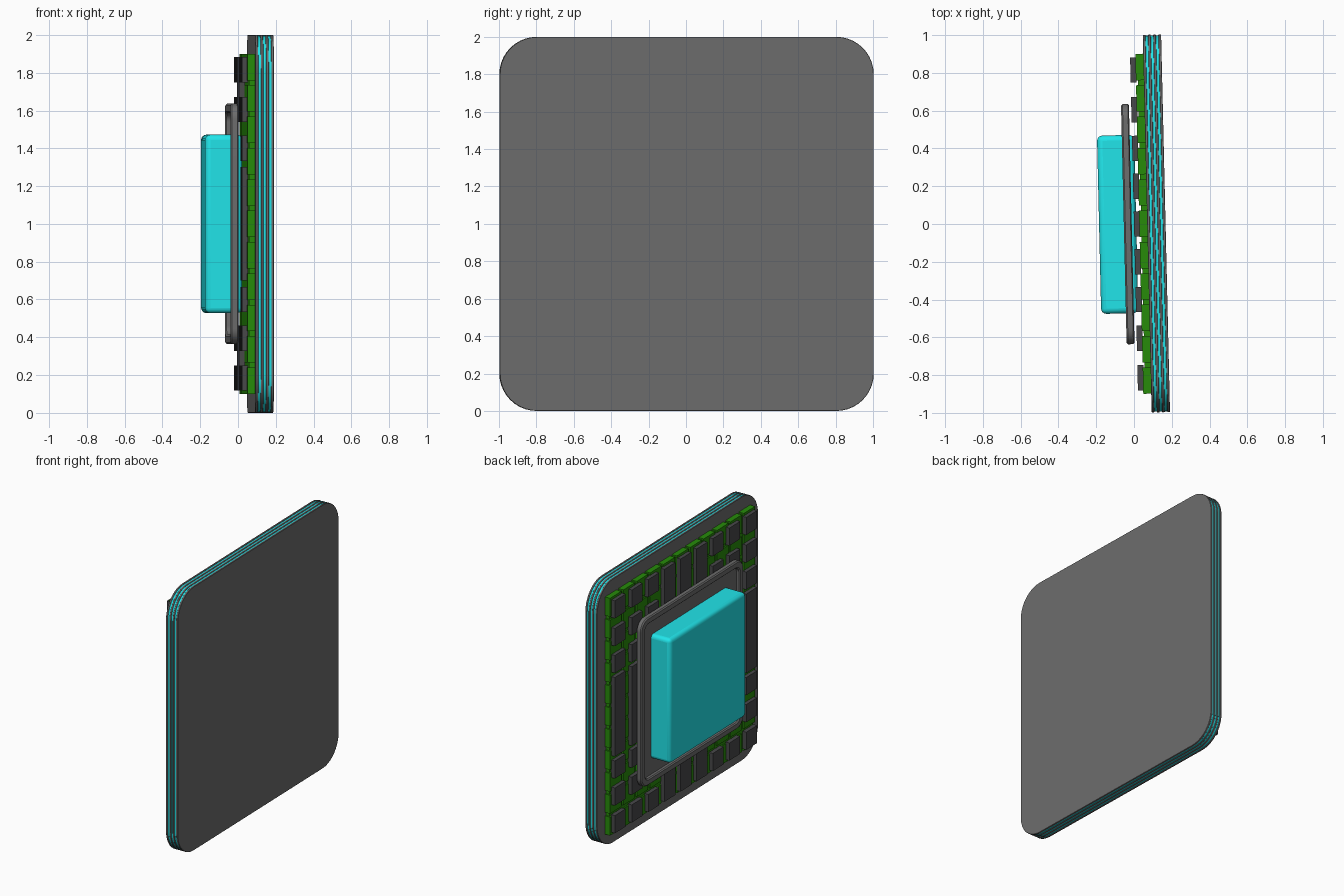
import bpy, bmesh, math
from mathutils import Matrix, Vector

if "Cube" in bpy.data.objects:
    bpy.data.objects.remove(bpy.data.objects["Cube"])

TILT = Matrix.Rotation(0.0235, 4, 'Z')   # whole panel is turned slightly


def material(name, rgb):
    m = bpy.data.materials.new(name)
    m.diffuse_color = (*rgb, 1)
    m.use_nodes = True
    m.node_tree.nodes["Principled BSDF"].inputs["Base Color"].default_value = m.diffuse_color
    return m


CYAN = material("cyan", (0.015, 0.78, 0.82))
GREEN = material("green", (0.02, 0.26, 0.003))
DARK = material("dark_grey", (0.065, 0.065, 0.068))
GREY = material("mid_grey", (0.15, 0.15, 0.15))


def finish(name, bm, mat, bevel=0, segments=3):
    bmesh.ops.recalc_face_normals(bm, faces=bm.faces)
    me = bpy.data.meshes.new(name)
    bm.to_mesh(me)
    bm.free()
    me.materials.append(mat)
    ob = bpy.data.objects.new(name, me)
    bpy.context.collection.objects.link(ob)
    ob.matrix_world = TILT
    if bevel:
        mod = ob.modifiers.new("Bevel", 'BEVEL')
        mod.width, mod.segments = bevel, segments
        mod.limit_method, mod.angle_limit = 'ANGLE', math.radians(40)
    bpy.context.view_layer.objects.active = ob
    ob.select_set(True)
    bpy.ops.object.shade_smooth_by_angle(angle=math.radians(35))
    ob.select_set(False)
    return ob


def loop(bm, x, half, r, seg=10):
    """Rounded square outline in the YZ plane, centred on z = 1."""
    verts = []
    for q, (sy, sz) in enumerate(((1, 1), (-1, 1), (-1, -1), (1, -1))):
        for i in range(seg + 1):
            a = math.pi / 2 * (q + i / seg)
            verts.append(bm.verts.new((x, sy * (half - r) + r * math.cos(a),
                                       1 + sz * (half - r) + r * math.sin(a))))
    return verts


def loft(name, sections, mat, closed=False, bevel=0):
    """Skin a series of (x, half size, corner radius) outlines."""
    bm = bmesh.new()
    loops = [loop(bm, *s) for s in sections]
    pairs = list(zip(loops, loops[1:])) + ([(loops[-1], loops[0])] if closed else [])
    for a, b in pairs:
        for i in range(len(a)):
            j = (i + 1) % len(a)
            bm.faces.new((a[i], a[j], b[j], b[i]))
    if not closed:
        bm.faces.new(loops[0])
        bm.faces.new(loops[-1])
    return finish(name, bm, mat, bevel)


def add_box(bm, x0, x1, y0, y1, z0, z1):
    size = Vector((x1 - x0, y1 - y0, z1 - z0))
    mid = Vector((x0 + x1, y0 + y1, z0 + z1)) / 2
    bmesh.ops.create_cube(bm, size=1, matrix=Matrix.Translation(mid) @ Matrix.Diagonal((*size, 1)))


# Layered backing plate: grey sheets with thin cyan sheets between
t, gap, c = 0.0143, 0.0133, 0.002
for i in range(4):
    x = 0.07 + i * (t + gap)
    loft(f"plate_layer_{i + 1}", [(x, 1 - c, 0.2 - c), (x + c, 1, 0.2),
                                  (x + t - c, 1, 0.2), (x + t, 1 - c, 0.2 - c)], GREY)
    if i < 3:
        loft(f"plate_inlay_{i + 1}", [(x + t, 0.996, 0.196), (x + t + gap, 0.996, 0.196)], CYAN)

# Green board: thin base with an 11 x 11 field of raised blocks
bm = bmesh.new()
add_box(bm, 0.038, 0.07, -0.89, 0.89, 0.11, 1.89)
for i in range(11):
    for j in range(11):
        y, z = (i - 5) * 0.166, 1 + (j - 5) * 0.166
        add_box(bm, 0.028, 0.07, y - 0.07, y + 0.07, z - 0.07, z + 0.07)
finish("green_board", bm, GREEN)

# Dark tiles: square at the corners, long along the middle of each side
cells = [s * c for s in (-1, 1) for c in (0.815, 0.605, 0.4)]
inner = (-0.2, 0, 0.2)
bm = bmesh.new()


def tile(y, z, hy=0.067, hz=0.067):
    add_box(bm, 0.0, 0.032, y - hy, y + hy, 1 + z - hz, 1 + z + hz)


for y in cells:
    for z in cells:
        if max(abs(y), abs(z)) > 0.5:
            tile(y, z)
    if abs(y) > 0.5:
        tile(y, 0, hz=0.3)
for s in (-1, 1):
    for y in inner:
        tile(y, s * 0.71, hz=0.172)
finish("dark_tiles", bm, DARK)

# Tray with a raised rim
loft("tray_rim", [(-0.012, 0.628, 0.075), (-0.018, 0.636, 0.083), (-0.046, 0.636, 0.083),
                  (-0.054, 0.628, 0.075), (-0.054, 0.594, 0.052), (-0.046, 0.586, 0.047),
                  (-0.026, 0.586, 0.047), (-0.026, 0.46, 0.03), (-0.012, 0.46, 0.03)],
     GREY, closed=True)

# Central cyan block
bm = bmesh.new()
add_box(bm, -0.185, 0.012, -0.472, 0.472, 0.528, 1.472)
finish("centre_block", bm, CYAN, 0.028, 4)
